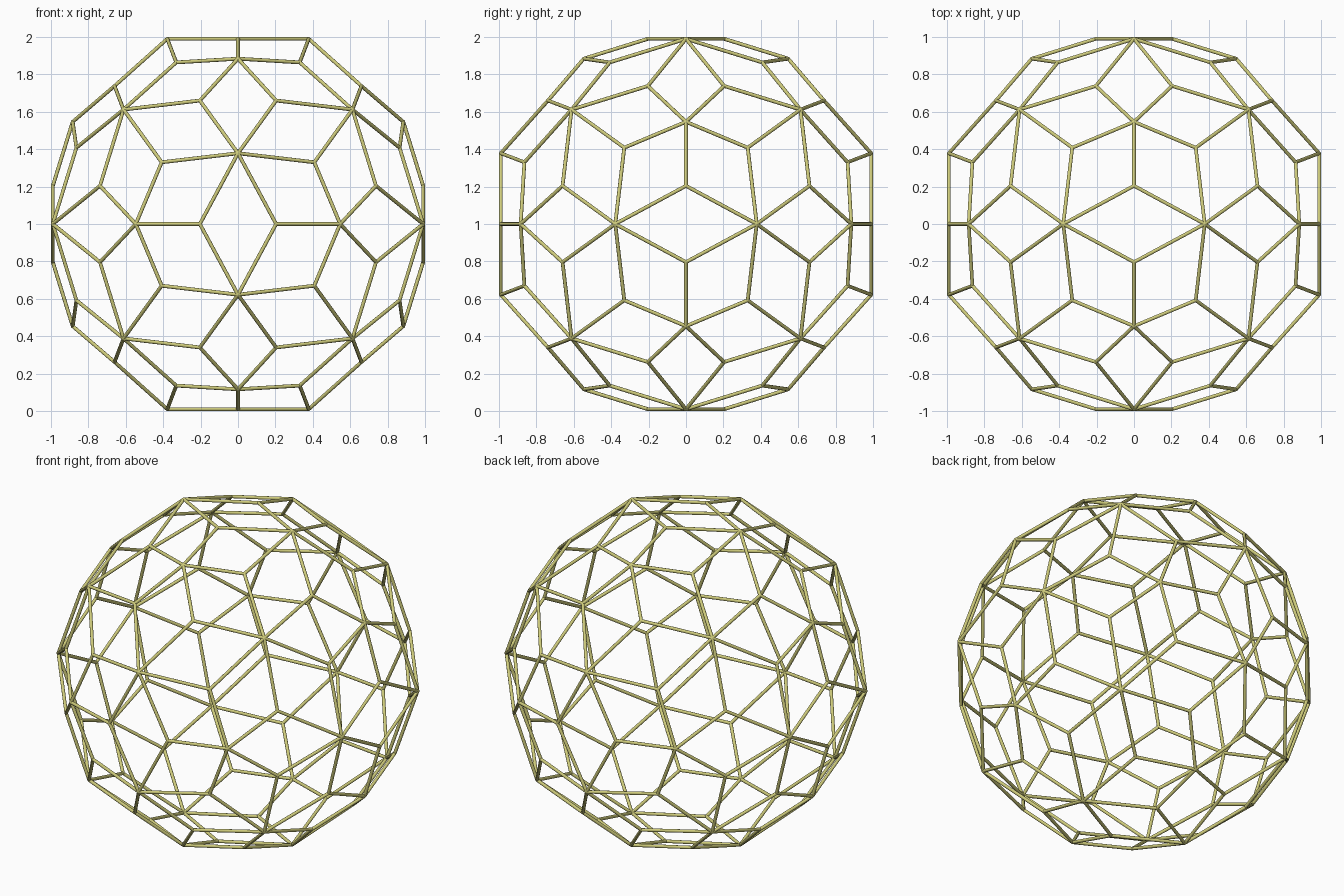
import bpy, bmesh
from itertools import combinations
from math import sqrt
from mathutils import Vector, Matrix

if "Cube" in bpy.data.objects:
    bpy.data.objects.remove(bpy.data.objects["Cube"])

PHI = (1 + sqrt(5)) / 2
STRUT_R = 0.01
R_FIVE, R_SIX, R_THREE = 1.039, 1.0597, 1.0108   # joint distances from centre

# Icosahedron directions that drive the whole lattice
ico = []
for a in (-1, 1):
    for b in (-PHI, PHI):
        ico += [Vector((a, b, 0)), Vector((0, a, b)), Vector((b, 0, a))]


def near(p, q):
    return abs((p - q).length - 2) < 0.01


def at(v, r):
    return v.normalized() * r


# Three-way joints sit a third along each icosahedron edge; each links to
# one five-way joint and the two six-way joints beside that edge
joints = [at(v, R_FIVE) for v in ico]
struts = []
six = {}
for p, q in combinations(ico, 2):
    if not near(p, q):
        continue
    sides = [w for w in ico if near(w, p) and near(w, q)]
    centres = [at(p + q + w, R_SIX) for w in sides]
    for c in centres:
        six[tuple(round(x, 3) for x in c)] = c
    for m, n in ((p, q), (q, p)):
        t = at(m * 2 + n, R_THREE)
        joints.append(t)
        struts += [(t, at(m, R_FIVE)), (t, centres[0]), (t, centres[1])]
joints += six.values()

bm = bmesh.new()
lift = Vector((0, 0, 1))
# Round struts
for p, q in struts:
    d = q - p
    rot = d.to_track_quat('Z', 'Y').to_matrix().to_4x4()
    bmesh.ops.create_cone(bm, cap_ends=False, segments=10, radius1=STRUT_R,
                          radius2=STRUT_R, depth=d.length,
                          matrix=Matrix.Translation((p + q) / 2 + lift) @ rot)
# Small rounded joints closing the strut ends
for j in joints:
    bmesh.ops.create_icosphere(bm, subdivisions=2, radius=STRUT_R,
                               matrix=Matrix.Translation(j + lift))
for f in bm.faces:
    f.smooth = True

mesh = bpy.data.meshes.new("lattice_ball")
bm.to_mesh(mesh)
bm.free()
ball = bpy.data.objects.new("lattice_ball", mesh)
bpy.context.collection.objects.link(ball)

# Olive yellow
mat = bpy.data.materials.new("olive_yellow")
mat.diffuse_color = (0.62, 0.60, 0.20, 1)
mat.use_nodes = True
mat.node_tree.nodes["Principled BSDF"].inputs["Base Color"].default_value = mat.diffuse_color
mesh.materials.append(mat)
